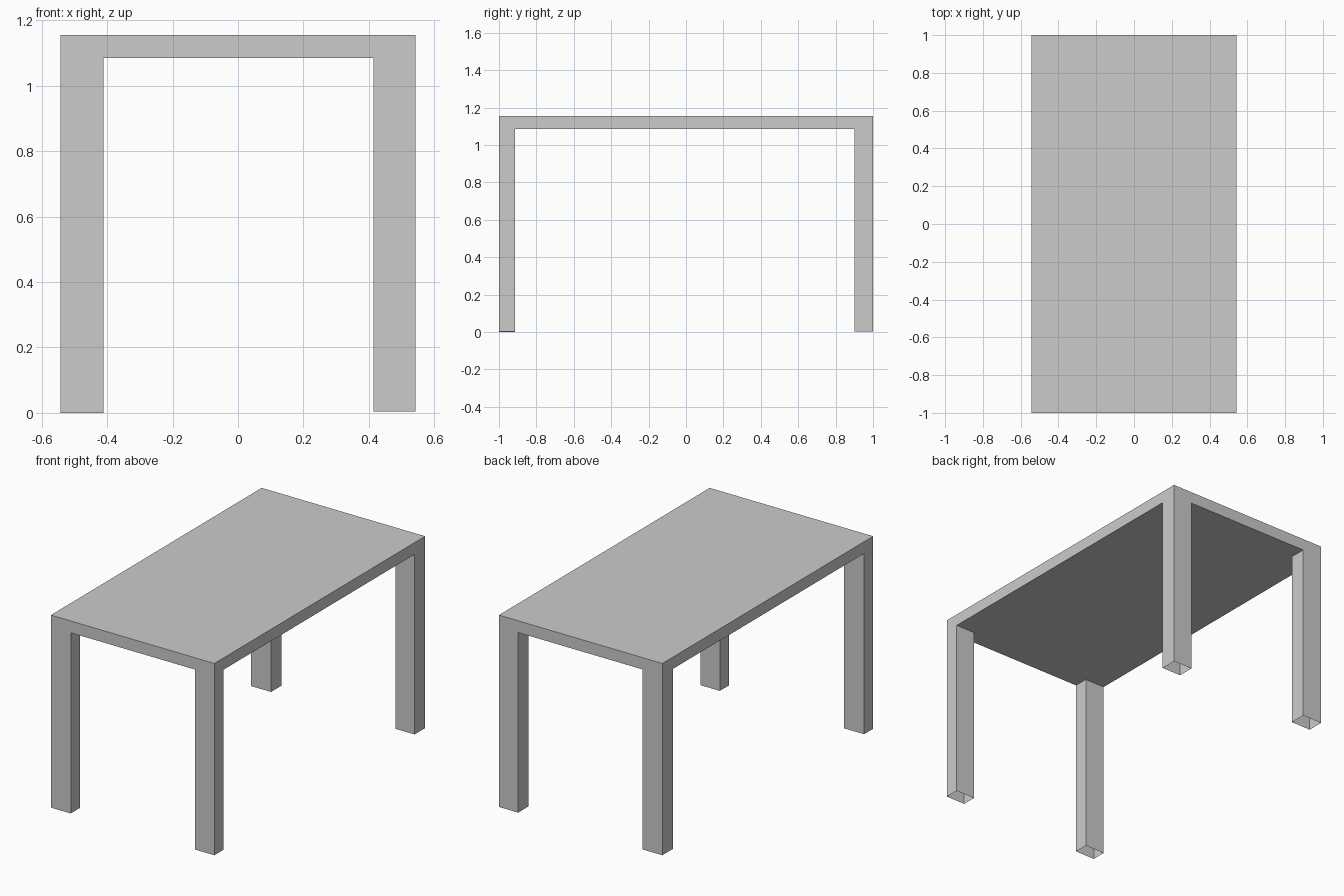
import bpy
import bmesh

if "Cube" in bpy.data.objects:
    bpy.data.objects.remove(bpy.data.objects["Cube"])

# Grid cuts marking the four corner legs
XS = (-0.543, -0.411, 0.415, 0.543)
YS = (-1.0, -0.914, 0.90, 1.0)
TOP, UNDER = 1.156, 1.085

bm = bmesh.new()


def sheet(z):
    """Flat 3 x 3 panel whose corner cells match the legs."""
    v = [[bm.verts.new((x, y, z)) for y in YS] for x in XS]
    return {(i, j): bm.faces.new((v[i][j], v[i + 1][j], v[i + 1][j + 1], v[i][j + 1]))
            for i in range(3) for j in range(3)}


# Tabletop: upper and lower panels joined by a rim
sheet(TOP)
under = sheet(UNDER)
bmesh.ops.bridge_loops(bm, edges=[e for e in bm.edges if e.is_boundary])

# Legs: hollow tubes, open at the foot, drawn down from the underside corners
for i in (0, 2):
    for j in (0, 2):
        corner = under[i, j]
        edges = list(corner.edges)
        bmesh.ops.delete(bm, geom=[corner], context='FACES_ONLY')
        new = bmesh.ops.extrude_edge_only(bm, edges=edges)["geom"]
        foot = 0.0 if (i, j) == (0, 0) else 0.004
        for v in new:
            if isinstance(v, bmesh.types.BMVert):
                v.co.z = foot

bmesh.ops.recalc_face_normals(bm, faces=bm.faces[:])
mesh = bpy.data.meshes.new("table")
bm.to_mesh(mesh)
bm.free()
bpy.context.collection.objects.link(bpy.data.objects.new("table", mesh))
